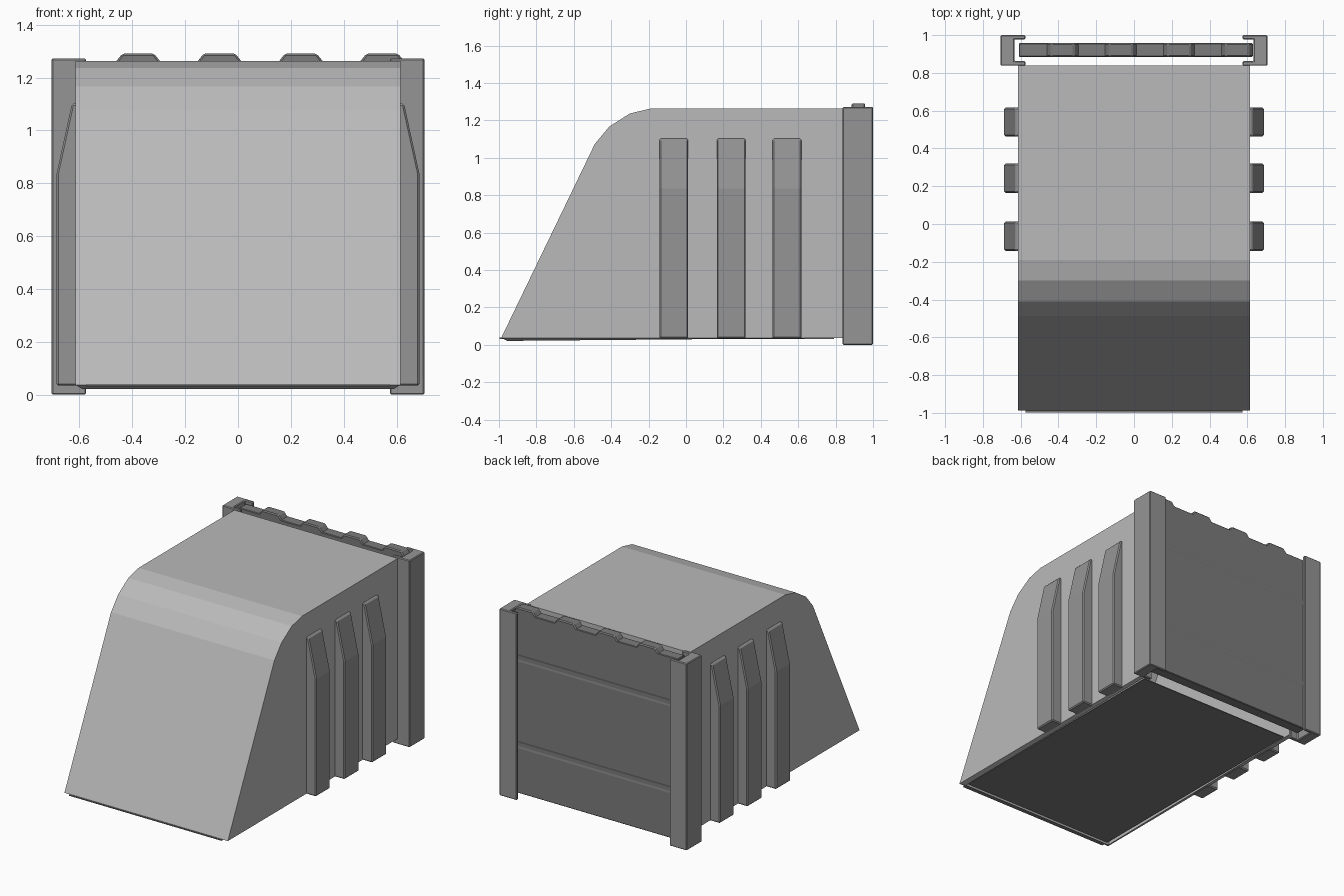
import bpy, bmesh
from mathutils import Vector

if "Cube" in bpy.data.objects:
    bpy.data.objects.remove(bpy.data.objects["Cube"])


def grey(name, v):
    m = bpy.data.materials.new(name)
    m.diffuse_color = (v, v, v, 1)
    m.use_nodes = True
    m.node_tree.nodes["Principled BSDF"].inputs["Base Color"].default_value = m.diffuse_color
    return m


HOOD = grey("hood_grey", 0.49)
TRIM = grey("trim_grey", 0.30)
DARK = grey("dark_grey", 0.20)


def prism(name, mat, pts, axis, lo, hi, bevel=0.0, mirror=False, skip=()):
    """Extrude a 2D profile along an axis; skip lists side faces left open."""
    def place(p, t):
        if axis == 'X':
            return Vector((t, p[0], p[1]))
        if axis == 'Y':
            return Vector((p[0], t, p[1]))
        return Vector((p[0], p[1], t))
    bm = bmesh.new()
    a = [bm.verts.new(place(p, lo)) for p in pts]
    b = [bm.verts.new(place(p, hi)) for p in pts]
    n = len(pts)
    bm.faces.new(a)
    bm.faces.new(b[::-1])
    for i in range(n):
        if i not in skip:
            j = (i + 1) % n
            bm.faces.new((a[j], b[j], b[i], a[i]))
    # make every shell face outwards, including the open hood
    bmesh.ops.recalc_face_normals(bm, faces=bm.faces)
    bm.faces.ensure_lookup_table()
    if bm.faces[0].normal.dot(place((0, 0), lo - hi)) < 0:
        bmesh.ops.reverse_faces(bm, faces=bm.faces)
    me = bpy.data.meshes.new(name)
    bm.to_mesh(me)
    bm.free()
    me.materials.append(mat)
    ob = bpy.data.objects.new(name, me)
    bpy.context.collection.objects.link(ob)
    if bevel:
        m = ob.modifiers.new("Bevel", 'BEVEL')
        m.width = bevel
        m.segments = 1
        m.limit_method = 'ANGLE'
    if mirror:
        ob.modifiers.new("Mirror", 'MIRROR')
    return ob


def rect(x0, x1, y0, y1):
    return [(x0, y0), (x1, y0), (x1, y1), (x0, y1)]


# Hood: sloped front with rounded shoulder, open at the back and underneath
hood = prism("hood", HOOD, [(-0.988, 0.037), (-0.487, 1.075), (-0.41, 1.167),
                            (-0.30, 1.237), (-0.19, 1.263), (0.84, 1.263), (0.84, 0.037)],
             'X', -0.615, 0.615, skip=(5, 6))
sol = hood.modifiers.new("Thickness", 'SOLIDIFY')
sol.thickness = 0.03
sol.offset = -1
sol.use_even_offset = True

# Floor plate
prism("floor", DARK, rect(-0.575, 0.575, -0.998, 0.79), 'Z', 0.032, 0.038)

# Tapered side ribs
for i, y in enumerate((-0.142, 0.165, 0.463)):
    prism(f"side_rib_{i + 1}", TRIM, [(0.60, 0.034), (0.687, 0.034), (0.687, 0.835),
                                      (0.629, 1.10), (0.60, 1.105)],
          'Y', y, y + 0.154, bevel=0.007, mirror=True)

# C-shaped door channels
prism("door_channel", TRIM, [(0.575, 0.838), (0.706, 0.838), (0.706, 1.0), (0.575, 1.0),
                             (0.575, 0.978), (0.632, 0.978), (0.632, 0.862), (0.575, 0.862)],
      'Z', 0.0, 1.272, bevel=0.005, mirror=True)

# Sliding door panel with two very shallow horizontal grooves per face
F, B, D = 0.885, 0.958, 0.003
back, front = [], []
for z in (0.36, 0.95):
    for dz, d in ((-0.025, 0), (-0.012, D), (0.012, D), (0.025, 0)):
        back.append((B - d, z + dz))
        front.append((F + d, z + dz))
prism("door", DARK, [(F, 0.03), (B, 0.03)] + back + [(B, 1.262), (F, 1.262)] + front[::-1],
      'X', -0.61, 0.61, bevel=0.004)

# Teeth along the top of the door
for i in range(4):
    x = -0.378 + 0.308 * i
    prism(f"door_tooth_{i + 1}", DARK,
          [(x - 0.088, 1.25), (x + 0.088, 1.25), (x + 0.083, 1.262),
           (x + 0.060, 1.291), (x - 0.060, 1.291), (x - 0.083, 1.262)],
          'Y', F, B, bevel=0.007)
